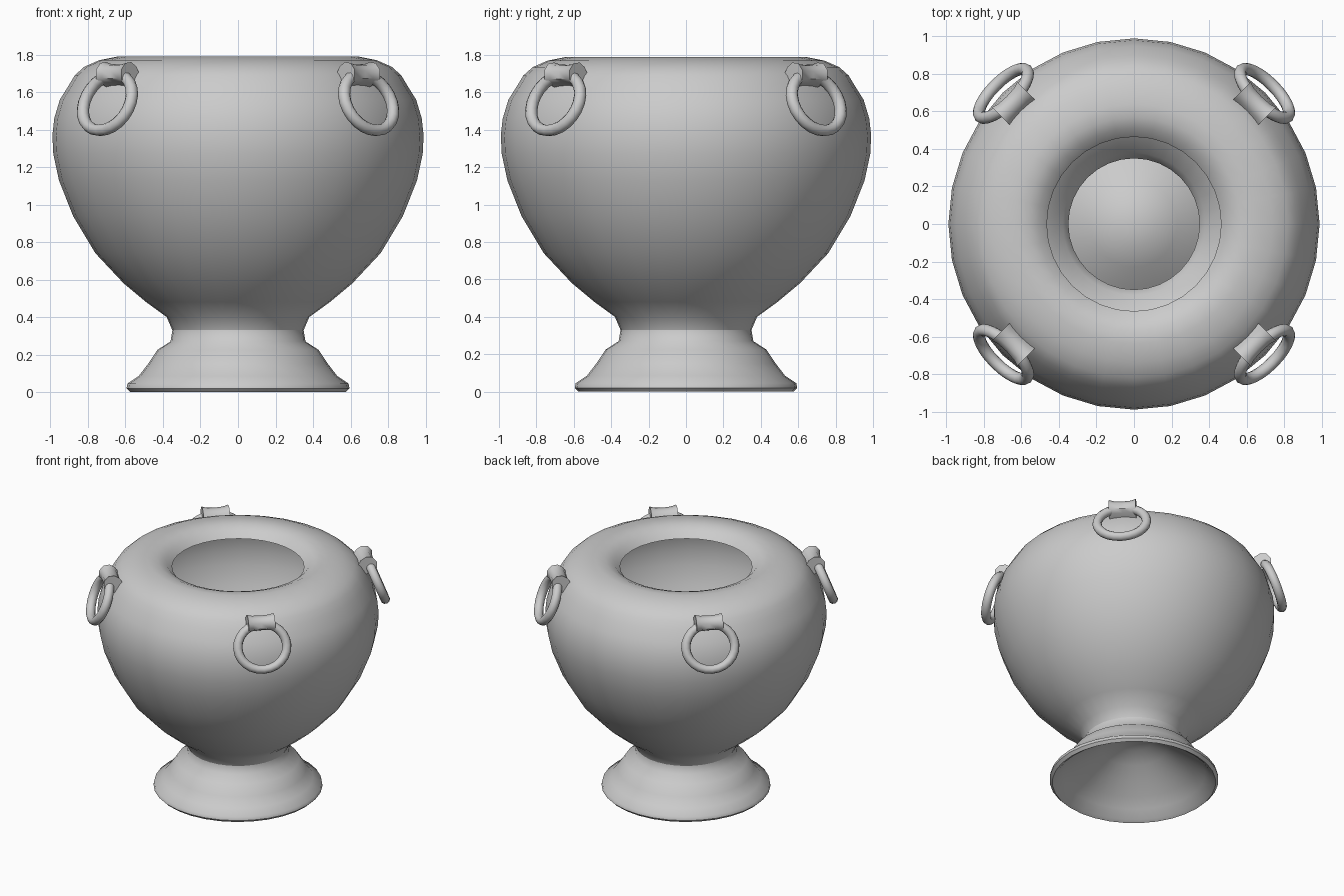
import bpy, bmesh, math
from mathutils import Matrix

if "Cube" in bpy.data.objects:
    bpy.data.objects.remove(bpy.data.objects["Cube"])

SIDES = 32


def finish(obj, angle=50):
    bpy.ops.object.select_all(action='DESELECT')
    bpy.context.view_layer.objects.active = obj
    obj.select_set(True)
    bpy.ops.object.shade_smooth_by_angle(angle=math.radians(angle))


def make_object(name, bm):
    bmesh.ops.recalc_face_normals(bm, faces=bm.faces)
    mesh = bpy.data.meshes.new(name)
    bm.to_mesh(mesh)
    bm.free()
    obj = bpy.data.objects.new(name, mesh)
    bpy.context.collection.objects.link(obj)
    return obj


def lathe(name, profile):
    bm = bmesh.new()
    verts = [bm.verts.new((r, 0, z)) for r, z in profile]
    edges = [bm.edges.new(p) for p in zip(verts, verts[1:])]
    bmesh.ops.spin(bm, geom=verts + edges, cent=(0, 0, 0), axis=(0, 0, 1),
                   angle=math.tau, steps=SIDES)
    bmesh.ops.remove_doubles(bm, verts=bm.verts, dist=1e-4)
    obj = make_object(name, bm)
    finish(obj)
    return obj


# Bowl: thin wall from the neck up to the dipped mouth
lathe("bowl", [
    (0.35, 0.33), (0.38, 0.40), (0.49, 0.48), (0.61, 0.58), (0.76, 0.74),
    (0.88, 0.94), (0.955, 1.13), (0.985, 1.27), (0.99, 1.37), (0.98, 1.46),
    (0.95, 1.56), (0.90, 1.64), (0.87, 1.69), (0.82, 1.735), (0.74, 1.77),
    (0.64, 1.79), (0.57, 1.785), (0.51, 1.76), (0.465, 1.715)])

# Foot: flared outside, rolled rim, hollow domed underside
lathe("foot", [
    (0.35, 0.33), (0.36, 0.27), (0.43, 0.225), (0.48, 0.15), (0.53, 0.085),
    (0.59, 0.045), (0.595, 0.02), (0.575, 0.0), (0.55, 0.015), (0.50, 0.07),
    (0.43, 0.13), (0.33, 0.20), (0.23, 0.27), (0.12, 0.325), (0.0, 0.34)])


def ring(name, place):
    bpy.ops.mesh.primitive_torus_add(major_radius=0.175, minor_radius=0.033,
                                     major_segments=24, minor_segments=10)
    obj = bpy.context.object
    obj.name = name
    obj.data.transform(place @ Matrix.Translation((0.985, 0, 1.545))
                       @ Matrix.Rotation(math.radians(-22), 4, 'Y')
                       @ Matrix.Diagonal((1, 1, 0.92, 1))
                       @ Matrix.Rotation(math.pi / 2, 4, 'Y'))
    finish(obj, 180)


def lug(name, place):
    # Strap section (radius, height), lofted sideways with flared ends
    section = [(0.83, 1.68), (0.86, 1.735), (0.90, 1.76), (0.945, 1.755),
               (0.975, 1.72), (0.975, 1.67), (0.945, 1.645), (0.88, 1.62)]
    bm = bmesh.new()
    loops = []
    for y, s in [(-0.095, 1.0), (-0.06, 0.88), (0, 0.84), (0.06, 0.88), (0.095, 1.0)]:
        loops.append([bm.verts.new((0.89 + (r - 0.89) * s, y, 1.68 + (z - 1.68) * s))
                      for r, z in section])
    n = len(section)
    for a, b in zip(loops, loops[1:]):
        for i in range(n):
            j = (i + 1) % n
            bm.faces.new((a[i], a[j], b[j], b[i]))
    bm.faces.new(loops[0])
    bm.faces.new(loops[-1])
    bm.transform(place)
    finish(make_object(name, bm))


# Four ring handles on the diagonals
for k in range(4):
    place = Matrix.Rotation(math.radians(45 + 90 * k), 4, 'Z')
    ring(f"handle_ring_{k + 1}", place)
    lug(f"handle_lug_{k + 1}", place)
